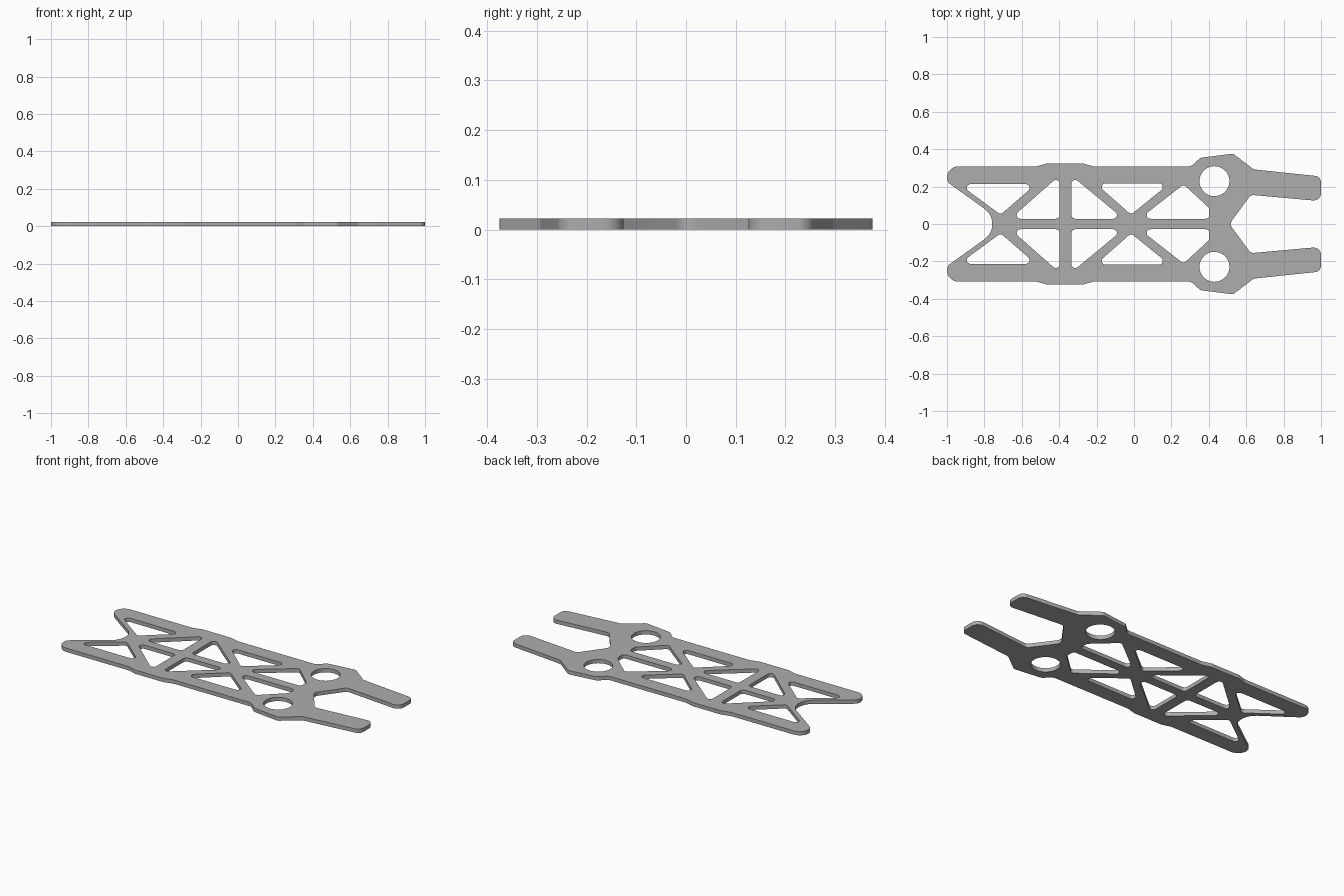
import bpy
from mathutils import Vector
from math import tan, pi, sin, cos

cube = bpy.data.objects.get("Cube")
if cube:
    bpy.data.objects.remove(cube, do_unlink=True)

THICK = 0.023

grey = bpy.data.materials.new("plate grey")
grey.use_nodes = True
colour = (0.42, 0.42, 0.42, 1)
grey.diffuse_color = colour
grey.node_tree.nodes["Principled BSDF"].inputs["Base Color"].default_value = colour


def rounded(corners, steps=7):
    """Round each (x, y, radius) corner of a closed polygon with an arc."""
    out = []
    n = len(corners)
    for i, (x, y, r) in enumerate(corners):
        p = Vector((x, y))
        a = (Vector(corners[i - 1][:2]) - p).normalized()
        b = (Vector(corners[(i + 1) % n][:2]) - p).normalized()
        half = a.angle(b) / 2
        if r == 0:
            out.append(p)
            continue
        centre = p + (a + b).normalized() * (r / sin(half))
        start = p + a * (r / tan(half)) - centre
        end = p + b * (r / tan(half)) - centre
        sweep = pi - 2 * half
        for k in range(steps + 1):
            t = k / steps
            out.append(centre + (start * sin((1 - t) * sweep)
                                 + end * sin(t * sweep)) / sin(sweep))
    return out


def mirrored(corners):
    return [(x, -y, r) for x, y, r in reversed(corners)]


# Outer edge, back half: tail notch, side rail, shoulder, fork prong, fork root
edge = [
    (-0.685, 0, 0.1), (-1.0, 0.225, 0.045), (-1.0, 0.308, 0.06),
    (-0.52, 0.308, 0.05), (-0.465, 0.324, 0.05),
    (-0.275, 0.324, 0.05), (-0.215, 0.308, 0.05),
    (0.305, 0.308, 0.04), (0.355, 0.354, 0.03), (0.53, 0.376, 0.03),
    (0.64, 0.292, 0.04), (1.0, 0.254, 0.035), (1.0, 0.122, 0.04),
    (0.625, 0.156, 0.03), (0.51, 0, 0.035),
]
outline = rounded(edge + mirrored(edge[1:-1]))

# Truss windows, back half
R = 0.02
windows = [
    [(-0.935, 0.213, R), (-0.525, 0.213, R), (-0.713, 0.05, R)],
    [(-0.66, 0.028, R), (-0.398, 0.26, R), (-0.398, 0.028, R)],
    [(-0.334, 0.028, R), (-0.334, 0.258, R), (-0.056, 0.028, R)],
    [(-0.205, 0.217, R), (0.19, 0.217, R), (-0.016, 0.05, R)],
    [(0.03, 0.028, R), (0.265, 0.212, R), (0.402, 0.085, R), (0.402, 0.028, R)],
]
loops = [outline]
for w in windows:
    loops += [rounded(w), rounded(mirrored(w))]

# Round shoulder holes
for side in (1, -1):
    loops.append([Vector((0.43 + 0.08 * cos(a), side * 0.229 + 0.08 * sin(a)))
                  for a in (2 * pi * k / 48 for k in range(48))])

# Filled flat profile given thickness
curve = bpy.data.curves.new("frame_plate", 'CURVE')
curve.dimensions = '2D'
curve.fill_mode = 'BOTH'
curve.extrude = THICK / 2
for loop in loops:
    spline = curve.splines.new('POLY')
    spline.points.add(len(loop) - 1)
    for point, co in zip(spline.points, loop):
        point.co = (co.x, co.y, 0, 1)
    spline.use_cyclic_u = True
curve.materials.append(grey)

plate = bpy.data.objects.new("frame_plate", curve)
bpy.context.collection.objects.link(plate)
plate.location.z = THICK / 2
bpy.ops.object.select_all(action='DESELECT')
plate.select_set(True)
bpy.context.view_layer.objects.active = plate
bpy.ops.object.convert(target='MESH')
bpy.ops.object.shade_smooth_by_angle()
